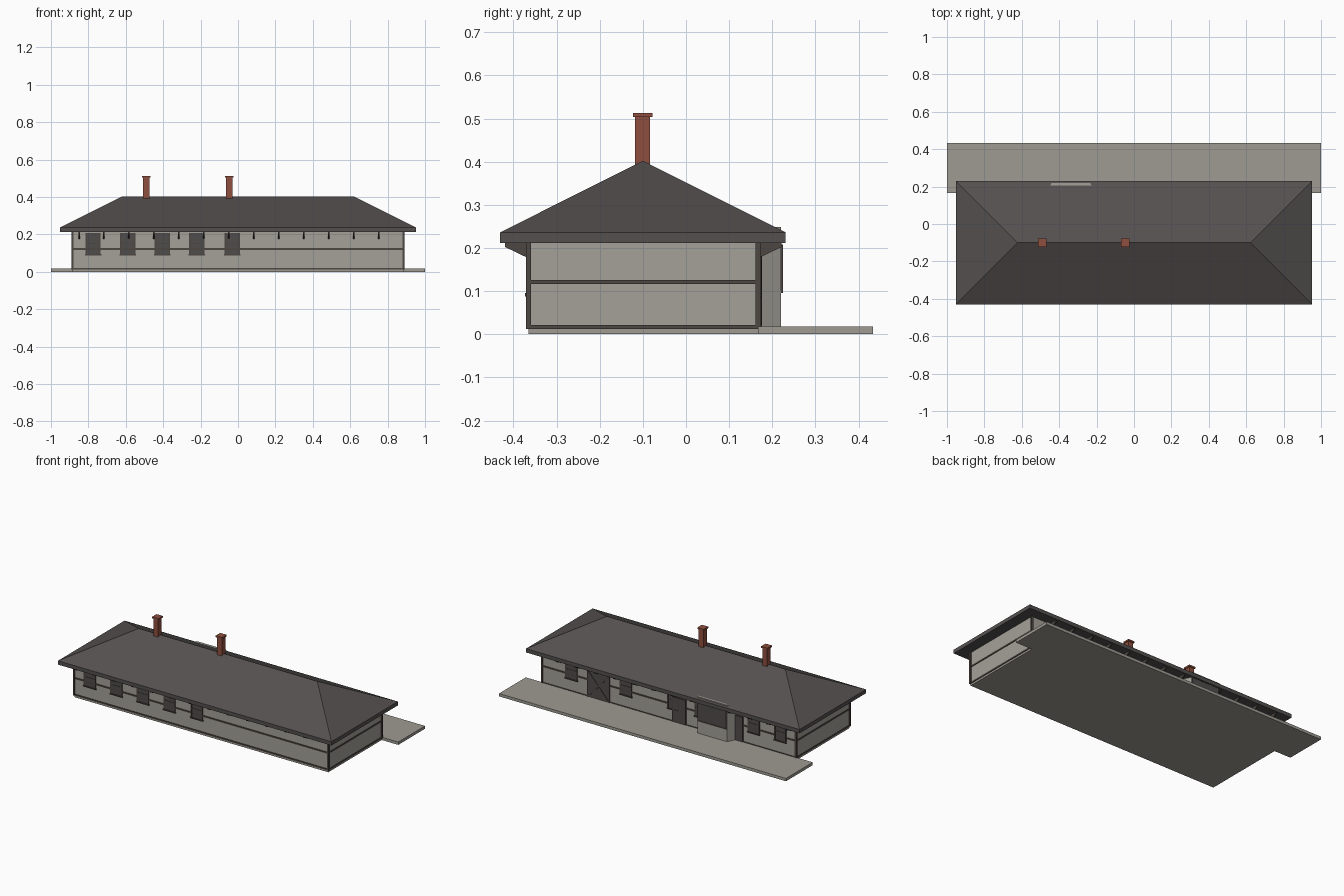
import bpy
import bmesh
import math
from mathutils import Matrix, Vector

cube = bpy.data.objects.get("Cube")
if cube:
    bpy.data.objects.remove(cube, do_unlink=True)


def material(name, rgb):
    linear = [((c / 255 + 0.055) / 1.055) ** 2.4 for c in rgb] + [1]
    mat = bpy.data.materials.new(name)
    mat.use_nodes = True
    mat.diffuse_color = linear
    mat.node_tree.nodes["Principled BSDF"].inputs["Base Color"].default_value = linear
    return mat


WALL = material("pale grey stucco", (164, 161, 152))
STONE = material("platform concrete", (158, 155, 146))
ROOF = material("charcoal shingles", (84, 80, 79))
TRIM = material("dark brown trim", (78, 71, 67))
GLASS = material("dark glass", (80, 77, 76))
BRICK = material("red brick", (143, 79, 62))


def finish(name, bm, mat):
    bmesh.ops.recalc_face_normals(bm, faces=bm.faces)
    mesh = bpy.data.meshes.new(name)
    bm.to_mesh(mesh)
    bm.free()
    mesh.materials.append(mat)
    obj = bpy.data.objects.new(name, mesh)
    bpy.context.collection.objects.link(obj)
    return obj


def box(name, mat, x, y, z):
    """Box from (low, high) pairs on each axis."""
    bm = bmesh.new()
    size = [b - a for a, b in (x, y, z)]
    mid = [(a + b) / 2 for a, b in (x, y, z)]
    bmesh.ops.create_cube(bm, size=1, matrix=Matrix.Translation(mid) @ Matrix.Diagonal((*size, 1)))
    return finish(name, bm, mat)


def prism(name, mat, points, offset):
    """Extrude a closed outline by an offset vector."""
    bm = bmesh.new()
    face = bm.faces.new([bm.verts.new(p) for p in points])
    new = bmesh.ops.extrude_face_region(bm, geom=[face])["geom"]
    bmesh.ops.translate(bm, vec=offset, verts=[v for v in new if isinstance(v, bmesh.types.BMVert)])
    return finish(name, bm, mat)


X = 0.885                    # half length of the walls
FRONT, BACK = -0.365, 0.167  # wall planes
EAVE = 0.212
DECK = 0.018


def wall_y(side, depth):
    """Y range of a plate standing proud of the front (-1) or back (1) wall."""
    return (FRONT - depth, FRONT + 0.004) if side < 0 else (BACK - 0.004, BACK + depth)


# Walls, foundation and platform
box("foundation", STONE, (-X, X), (FRONT, BACK), (0, 0.012))
box("walls", WALL, (-X, X), (FRONT, BACK), (0.012, EAVE + 0.005))
box("platform", STONE, (-1, 1), (BACK, 0.433), (0, DECK))

# Horizontal trim and corner posts
for name, low, high in (("base_board", 0.012, 0.021), ("middle_rail", 0.117, 0.126)):
    box(name, TRIM, (-X - 0.004, X + 0.004), (FRONT - 0.004, BACK + 0.004), (low, high))
for sx in (-1, 1):
    for y in (FRONT, BACK):
        box("corner_post", TRIM, (sx * X - 0.006, sx * X + 0.006), (y - 0.006, y + 0.006), (0.012, EAVE))

# Hipped roof with a boxed eave
bm = bmesh.new()
corners = [(-0.953, -0.431), (0.953, -0.431), (0.953, 0.231), (-0.953, 0.231)]
low = [bm.verts.new((x, y, EAVE)) for x, y in corners]
high = [bm.verts.new((x, y, 0.236)) for x, y in corners]
left, right = [bm.verts.new((x, -0.1, 0.402)) for x in (-0.622, 0.622)]
bm.faces.new(low)
for i in range(4):
    j = (i + 1) % 4
    bm.faces.new((low[i], low[j], high[j], high[i]))
a, b, c, d = high
for face in ((a, b, right, left), (b, c, right), (c, d, left, right), (d, a, left)):
    bm.faces.new(face)
finish("roof", bm, ROOF)

# Eave brackets along both long walls
for i in range(13):
    x = -0.85 + i * 0.1335
    for side, wall in ((-1, FRONT), (1, BACK)):
        tip = wall + side * 0.054
        outline = [(x - 0.004, wall, EAVE), (x - 0.004, tip, EAVE),
                   (x - 0.004, tip, 0.202), (x - 0.004, wall, 0.176)]
        prism("eave_bracket", TRIM, outline, (0.008, 0, 0))


def window(x, side):
    w = 0.041
    z0, z1 = 0.092, 0.208
    box("window_glass", GLASS, (x - w, x + w), wall_y(side, 0.004), (z0, z1))
    for s in (-1, 1):
        edge = x + s * (w - 0.004)
        box("window_jamb", TRIM, (edge - 0.004, edge + 0.004), wall_y(side, 0.006), (z0, z1))
    box("window_bar", TRIM, (x - w, x + w), wall_y(side, 0.006), (0.148, 0.153))
    box("window_sill", TRIM, (x - w - 0.003, x + w + 0.003), wall_y(side, 0.008), (0.088, 0.095))


for x in (-0.775, -0.59, -0.405, -0.22, -0.03):
    window(x, -1)
for x in (-0.775, -0.59, -0.22, -0.03, 0.3, 0.68):
    window(x, 1)


def door(name, x0, x1, top):
    box(name, GLASS, (x0, x1), wall_y(1, 0.006), (DECK, top))
    for x in (x0, x1):
        box(name + "_jamb", TRIM, (x - 0.004, x + 0.004), wall_y(1, 0.008), (DECK, top))
    box(name + "_head", TRIM, (x0, x1), wall_y(1, 0.008), (top - 0.008, top))


door("waiting_room_door", -0.115, -0.03, 0.175)
door("office_door", -0.512, -0.43, 0.175)
door("freight_door", 0.415, 0.565, 0.19)

# Crossed braces on the freight door
for s in (-1, 1):
    start, end = Vector((0.42, 0, 0.1 - s * 0.077)), Vector((0.56, 0, 0.1 + s * 0.077))
    length = (end - start).length
    brace = box("freight_door_brace", TRIM, (-length / 2, length / 2), (-0.002, 0.002), (-0.004, 0.004))
    brace.location = (0.49, BACK + 0.007, 0.1)
    brace.rotation_euler.y = -s * math.atan2(0.154, 0.14)

# Bay with slanted sides and a broad window
prism("bay", WALL, [(-0.47, BACK - 0.005, DECK), (-0.205, BACK - 0.005, DECK),
                    (-0.235, 0.22, DECK), (-0.44, 0.22, DECK)], (0, 0, 0.23))
box("bay_window", GLASS, (-0.433, -0.242), (0.215, 0.223), (0.1, 0.208))
box("bay_window_sill", TRIM, (-0.437, -0.238), (0.215, 0.225), (0.095, 0.101))
for x in (-0.433, -0.3375, -0.242):
    box("bay_window_bar", TRIM, (x - 0.003, x + 0.003), (0.215, 0.2245), (0.1, 0.208))

# Brick chimneys on the ridge
for x in (-0.491, -0.047):
    box("chimney", BRICK, (x - 0.017, x + 0.017), (-0.118, -0.083), (0.36, 0.503))
    box("chimney_cap", BRICK, (x - 0.022, x + 0.022), (-0.123, -0.078), (0.503, 0.513))
